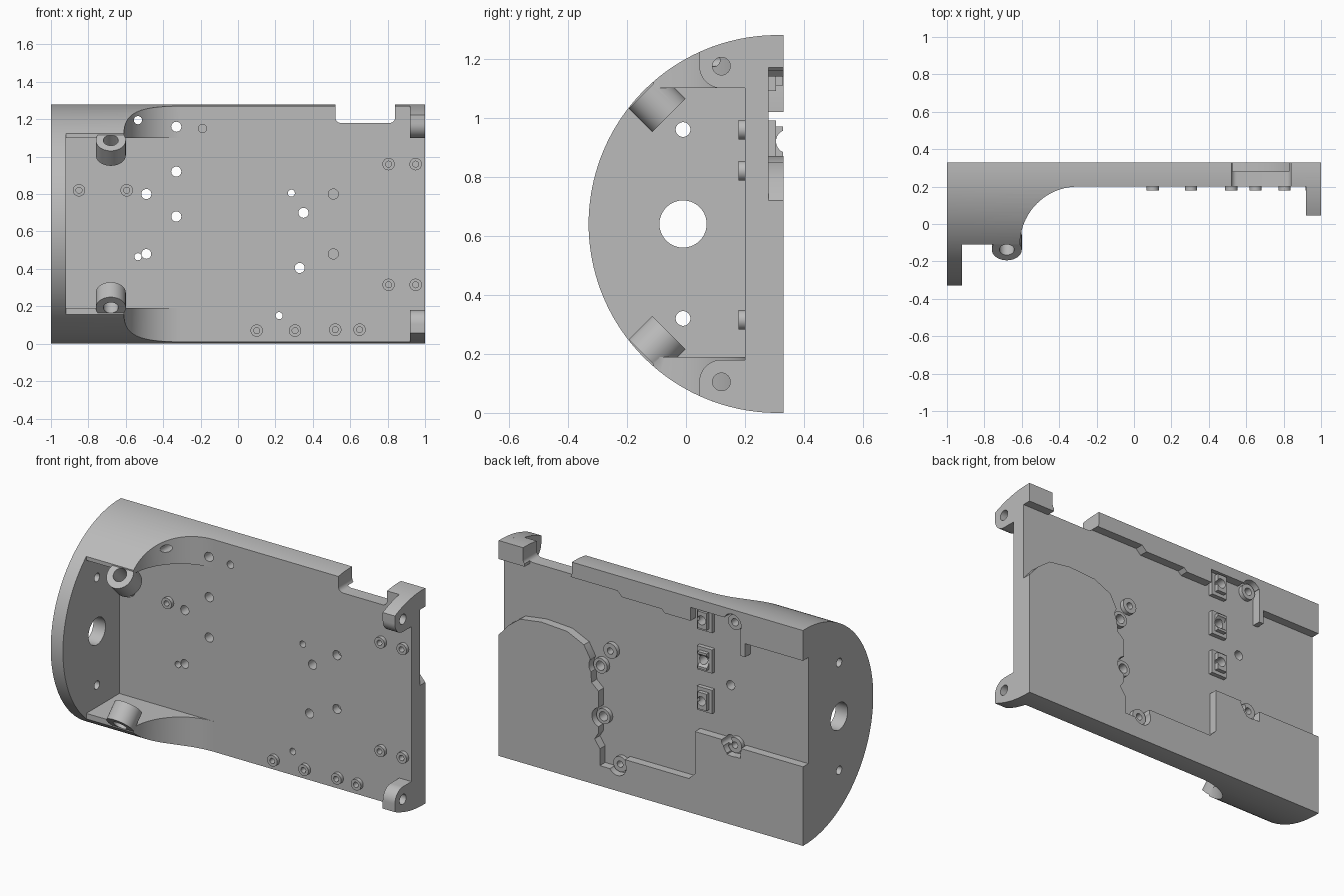
import bpy, bmesh, math
from mathutils import Vector

if "Cube" in bpy.data.objects:
    bpy.data.objects.remove(bpy.data.objects["Cube"])

R, CY, CZ, BACK = 0.64, 0.31, 0.64, 0.33   # shell radius, axis, back plane
PLATE, FLOOR = 0.2, 0.28                   # front of plate, floor of back recess

grey = bpy.data.materials.new("grey")
grey.diffuse_color = (0.5, 0.5, 0.5, 1)
grey.use_nodes = True
grey.node_tree.nodes["Principled BSDF"].inputs["Base Color"].default_value = grey.diffuse_color


def finish(name, bm):
    bmesh.ops.recalc_face_normals(bm, faces=bm.faces)
    mesh = bpy.data.meshes.new(name)
    bm.to_mesh(mesh)
    bm.free()
    mesh.materials.append(grey)
    ob = bpy.data.objects.new(name, mesh)
    bpy.context.collection.objects.link(ob)
    return ob


def prism(name, pts, axis, a, b):
    """Extrude a 2D outline along an axis from a to b."""
    place = {'x': lambda u, v, w: (w, u, v),
             'y': lambda u, v, w: (u, w, v),
             'z': lambda u, v, w: (u, v, w)}[axis]
    bm = bmesh.new()
    face = bm.faces.new([bm.verts.new(place(u, v, a)) for u, v in pts])
    ext = bmesh.ops.extrude_face_region(bm, geom=[face])
    move = Vector(place(0, 0, b - a))
    bmesh.ops.translate(bm, vec=move, verts=[g for g in ext['geom'] if isinstance(g, bmesh.types.BMVert)])
    return finish(name, bm)


def box(name, x0, x1, y0, y1, z0, z1):
    return prism(name, [(x0, y0), (x1, y0), (x1, y1), (x0, y1)], 'z', z0, z1)


def rod(name, p, q, r, n=32):
    p, q = Vector(p), Vector(q)
    bm = bmesh.new()
    bmesh.ops.create_cone(bm, cap_ends=True, segments=n, radius1=r, radius2=r, depth=(q - p).length)
    bm.transform((q - p).to_track_quat('Z', 'Y').to_matrix().to_4x4())
    bmesh.ops.translate(bm, vec=(p + q) / 2, verts=bm.verts)
    return finish(name, bm)


def arc(cx, cy, r, a0, a1, n):
    return [(cx + r * math.cos(math.radians(a0 + (a1 - a0) * i / n)),
             cy + r * math.sin(math.radians(a0 + (a1 - a0) * i / n))) for i in range(n + 1)]


def combine(tool, op):
    """Boolean a tool into the housing and discard the tool."""
    bpy.context.view_layer.objects.active = housing
    mod = housing.modifiers.new("cut", 'BOOLEAN')
    mod.operation, mod.object, mod.solver = op, tool, 'EXACT'
    bpy.ops.object.modifier_apply(modifier=mod.name)
    bpy.data.objects.remove(tool)


def cut(tool):
    combine(tool, 'DIFFERENCE')


def add(tool):
    combine(tool, 'UNION')


# Half-round shell
housing = prism("housing", [(BACK, 0)] + [(BACK, 2 * R)] + arc(CY, CZ, R, 90, 270, 80), 'x', -1, 1)

# Open front with a swept shoulder, and the square cavity behind the end plate
cut(prism("front_cut", [(1.2, PLATE)] + arc(-0.3, -0.11, 0.31, 90, 180, 24)
          + [(-0.92, -0.11), (-0.92, -1), (1.2, -1)], 'z', -0.5, 2))
cut(box("cavity", -0.92, -0.3, -1, PLATE, 0.19, 1.10))

# Stepped recess in the back
recess = [(1.1, 0.72), (1.0, 0.72), (0.94, 0.79), (0.86, 0.85), (0.72, 0.87), (0.55, 0.86),
          (0.44, 0.81), (0.40, 0.74), (0.39, 0.60), (0.345, 0.56), (0.345, 0.31), (0.37, 0.27),
          (0.335, 0.22), (0.335, 0.12), (0.17, 0.12), (0.17, 0.20), (-0.25, 0.20), (-0.29, 0.24),
          (-0.29, 0.49), (-0.50, 0.49), (-0.50, 0.41), (-0.59, 0.41), (-0.59, 0.47), (-1.1, 0.47),
          (-1.1, 1.10), (-0.62, 1.10), (-0.62, 1.02), (-0.59, 1.02), (-0.59, 1.22), (-0.26, 1.22),
          (-0.26, 1.14), (-0.09, 1.14), (-0.07, 1.16), (0.19, 1.16), (0.22, 1.19), (0.53, 1.19),
          (0.53, 1.21), (0.83, 1.21), (0.83, 1.17), (1.1, 1.17)]
cut(prism("back_recess", recess, 'y', FLOOR, 0.5))

# Notch in the top edge
cut(prism("top_notch", [(0.52, 1.4)] + arc(0.55, 1.21, 0.03, 180, 270, 6)
          + arc(0.81, 1.21, 0.03, 270, 360, 6) + [(0.84, 1.4)], 'y', 0, 0.5))

# Mirrored pairs: screw ears at the right end, radial screw bosses at the left
d = math.sqrt(0.5)
ear = arc(0.12, 1.175, 0.075, 270, 180, 12)
for i in range(13):
    y = 0.045 + 0.205 * i / 12
    ear.append((y, CZ + math.sqrt(R * R - (y - CY) ** 2)))
ear.append((0.25, 1.10))
for s in (1, -1):
    add(prism("ear", [(y, CZ + s * (z - CZ)) for y, z in ear], 'x', 0.92, 1))
    z = CZ + s * 0.535
    cut(rod("ear_hole", (0.85, 0.12, z), (1.1, 0.12, z), 0.03))

    def radial(r):
        return (-0.68, CY - d * r, CZ + s * d * r)
    add(rod("screw_boss", radial(0.52), radial(0.633), 0.08, 48))
    cut(rod("screw_hole", radial(0.45), radial(0.75), 0.04))

# Holes in the end plate
for z, r in ((CZ, 0.08), (0.96, 0.025), (0.32, 0.025)):
    cut(rod("end_hole", (-1.1, -0.01, z), (-0.85, -0.01, z), r, 40))

# Small standoffs on the front of the plate, with blind holes
for x, z in ((-0.85, 0.82), (-0.595, 0.82), (0.805, 0.96), (0.95, 0.96), (0.805, 0.315),
             (0.95, 0.315), (0.1, 0.07), (0.305, 0.07), (0.52, 0.075), (0.65, 0.075)):
    add(rod("standoff", (x, 0.178, z), (x, 0.23, z), 0.033, 24))
    cut(rod("standoff_hole", (x, 0.1, z), (x, 0.235, z), 0.016, 16))

# Raised mounting blocks on the back; the middle one is grooved
for z in (0.68, 0.92, 1.16):
    add(box("mount_block", -0.385, -0.285, 0.25, 0.305, z - 0.07, z + 0.07))
    add(box("mount_ridge", -0.365, -0.305, 0.26, 0.328, z - 0.05, z + 0.05))
cut(rod("block_groove", (-0.45, 0.345, 0.92), (-0.25, 0.345, 0.92), 0.04))

# Raised rings round some holes at the back, set in a cleared pocket
for x, z in ((0.285, 0.805), (0.35, 0.70), (0.33, 0.405), (0.22, 0.15), (-0.535, 1.195), (-0.535, 0.465)):
    cut(rod("ring_pocket", (x, FLOOR, z), (x, 0.5, z), 0.058, 28))
    add(rod("ring", (x, 0.25, z), (x, 0.305, z), 0.045, 28))

# Through holes in the plate
for x, z, r in ((-0.535, 1.195, 0.022), (-0.33, 1.16, 0.027), (-0.33, 0.92, 0.027),
                (-0.33, 0.68, 0.027), (-0.49, 0.80, 0.027), (0.285, 0.805, 0.019),
                (0.35, 0.70, 0.027), (-0.49, 0.48, 0.026), (-0.535, 0.465, 0.019),
                (0.33, 0.405, 0.027), (0.22, 0.15, 0.019)):
    cut(rod("plate_hole", (x, 0.02, z), (x, 0.5, z), r, 24))

# Blind holes in the plate
for x, z, r in ((0.51, 0.80, 0.027), (0.51, 0.48, 0.027), (-0.19, 1.15, 0.022)):
    cut(rod("blind_hole", (x, 0.1, z), (x, 0.25, z), r, 24))

# Smooth the round surfaces, keep the edges sharp
bpy.ops.object.select_all(action='DESELECT')
housing.select_set(True)
bpy.context.view_layer.objects.active = housing
bpy.ops.object.shade_smooth_by_angle(angle=math.radians(30))
